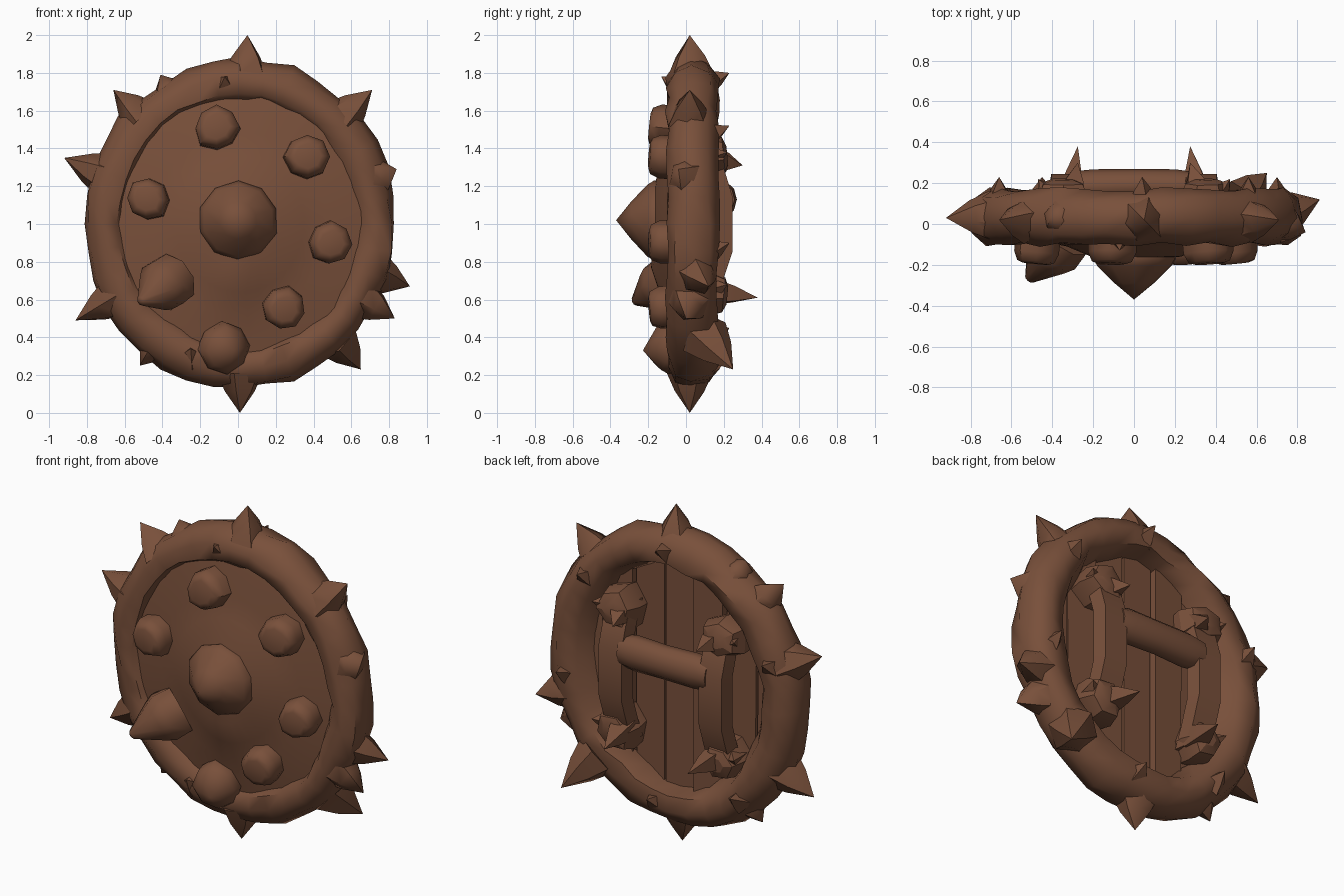
import bpy, bmesh, math, random
from mathutils import Vector, noise

if "Cube" in bpy.data.objects:
    bpy.data.objects.remove(bpy.data.objects["Cube"])

random.seed(4)
brown = bpy.data.materials.new("brown")
brown.diffuse_color = (0.19, 0.08, 0.043, 1)
brown.use_nodes = True
brown.node_tree.nodes["Principled BSDF"].inputs["Base Color"].default_value = brown.diffuse_color
CX, CZ, ZS = 0.01, 1.0, 1.06   # shield centre and vertical stretch


def finish(name, bm, angle=35):
    bmesh.ops.recalc_face_normals(bm, faces=bm.faces)
    me = bpy.data.meshes.new(name)
    bm.to_mesh(me)
    bm.free()
    ob = bpy.data.objects.new(name, me)
    bpy.context.collection.objects.link(ob)
    me.materials.append(brown)
    bpy.ops.object.select_all(action='DESELECT')
    ob.select_set(True)
    bpy.context.view_layer.objects.active = ob
    bpy.ops.object.shade_smooth_by_angle(angle=math.radians(angle))
    return ob


def lathe(name, base, axis, profile, sides, jitter=0.0, angle=35):
    """Revolve (radius, distance) pairs around an axis that starts at base."""
    bm = bmesh.new()
    base, axis = Vector(base), Vector(axis).normalized()
    q = axis.to_track_quat('Z', 'Y')
    turn = random.random()
    rings = []
    wob = [1 + random.uniform(-jitter, jitter) for _ in range(sides)]
    for r, t in profile:
        if r == 0:
            rings.append([bm.verts.new(base + axis * t)])
            continue
        rings.append([bm.verts.new(base + q @ Vector((
            r * wob[i] * math.cos(math.tau * i / sides + turn),
            r * wob[i] * math.sin(math.tau * i / sides + turn), t)))
            for i in range(sides)])
    for a, b in zip(rings, rings[1:]):
        for i in range(sides):
            j = (i + 1) % sides
            if len(b) == 1:
                bm.faces.new((a[i], a[j], b[0]))
            else:
                bm.faces.new((a[i], a[j], b[j], b[i]))
    bm.faces.new(rings[0])
    if len(rings[-1]) > 1:
        bm.faces.new(rings[-1])
    return finish(name, bm, angle)


def spike(name, base, tip, r, sides=5):
    d = Vector(tip) - Vector(base)
    return lathe(name, base, d, [(r, 0), (r * 0.65, d.length * 0.45), (0, d.length)],
                 sides, 0.12, 50)


def tube(name, rings, angle=35):
    """Skin a list of rings of points, closing both ends."""
    bm = bmesh.new()
    vs = [[bm.verts.new(p) for p in ring] for ring in rings]
    n = len(vs[0])
    for a, b in zip(vs, vs[1:]):
        for i in range(n):
            bm.faces.new((a[i], a[(i + 1) % n], b[(i + 1) % n], b[i]))
    bm.faces.new(vs[0])
    bm.faces.new(vs[-1])
    return finish(name, bm, angle)


# Lumpy hoop, its back lip sloping inward to the planks, most at the sides
section = [(.825, .03), (.8, -.05), (.73, -.1), (.655, -.09),
           (.62, -.03), (.63, .03), (.655, .15), (.725, .17), (.8, .12)]
side_shrink = {5: .09, 6: .035}
M, N = len(section), 36
bm = bmesh.new()
loops = []
for i in range(N):
    a = math.tau * i / N
    loop = []
    for j, (r, y) in enumerate(section):
        p = Vector((r * math.cos(a), y, r * math.sin(a)))
        rr = r + 0.03 * noise.noise(p * 5) + random.uniform(-.006, .006)
        rr -= side_shrink.get(j, 0) * abs(math.cos(a))
        loop.append(bm.verts.new((CX + rr * math.cos(a),
                                  y + random.uniform(-.012, .012),
                                  CZ + ZS * rr * math.sin(a))))
    loops.append(loop)
for i in range(N):
    a, b = loops[i], loops[(i + 1) % N]
    for j in range(M):
        k = (j + 1) % M
        bm.faces.new((a[j], a[k], b[k], b[j]))
finish("rim", bm, 55)

# Domed front board with a soft ridge running down from the boss
dome = lathe("front_board", (CX, 0, CZ), (0, -1, 0),
             [(.7, 0), (.69, .04), (.58, .065), (.46, .085), (.34, .11), (.22, .16), (0, .17)], 32)
for v in dome.data.vertices:
    v.co.z = CZ + (v.co.z - CZ) * ZS
    if v.co.y < -.06:
        v.co.y -= .035 * math.exp(-((v.co.x / .13) ** 2 + ((v.co.z - .68) / .15) ** 2))

# Back planks, cut to the oval
PW = 0.2
for i in range(-3, 4):
    bm = bmesh.new()
    x0, x1 = i * PW - PW / 2 + .006, i * PW + PW / 2 - .006
    y1 = 0.045 + random.uniform(-.02, .02)
    pts = []
    for x, s in ((x0, -1), (x1, -1), (x1, 1), (x0, 1)):
        x = max(-.69, min(.69, x))
        pts.append((CX + x, CZ + s * ZS * math.sqrt(max(.71 ** 2 - x * x, 0))))
    lo = [bm.verts.new((x, -.01, z)) for x, z in pts]
    hi = [bm.verts.new((x, y1 + random.uniform(-.01, .01), z)) for x, z in pts]
    bm.faces.new(lo)
    bm.faces.new(hi)
    for j in range(4):
        k = (j + 1) % 4
        bm.faces.new((lo[j], lo[k], hi[k], hi[j]))
    finish("plank", bm, 20)

# Central pointed boss
lathe("boss", (0, -.08, 1.02), (0, -1, 0),
      [(.2, 0), (.212, .09), (.19, .125), (.1, .21), (0, .29)], 10, .03, 45)

# Blunt front studs
for x, z, r in ((-.11, 1.5, .115), (.36, 1.35, .115), (-.47, 1.13, .11),
                (.48, .9, .11), (.24, .56, .11)):
    lathe("stud", (x, -.04, z), (x * .2, -1, (z - 1) * .2),
          [(r * 1.05, 0), (r * 1.03, .1), (r * .85, .145), (r * .6, .155)], 8, .06, 50)

# Pointed front studs, the lower left one leaning outward
lathe("pointed_stud", (-.34, -.06, .715), (-.18, -.22, -.13),
      [(.14, 0), (.145, .1), (.12, .15), (.025, .3), (0, .31)], 8, .05, 50)
lathe("pointed_stud", (-.09, -.04, .35), (.07, -.2, -.02),
      [(.13, 0), (.135, .07), (.11, .11), (0, .2)], 8, .05, 50)

# Spikes round the rim: tip position and base radius
for x, y, z, r in ((.05, .02, 2.0, .12), (.71, .02, 1.71, .12), (.84, -.04, 1.29, .12),
                   (.91, .12, .67, .12), (.83, 0, .5, .12), (.65, .25, .23, .13),
                   (.01, .02, 0, .12), (-.52, .02, .25, .1), (-.86, .02, .49, .12),
                   (-.92, .03, 1.35, .13), (-.66, .02, 1.71, .12), (-.41, .03, 1.79, .1)):
    d = Vector((x - CX, 0, (z - CZ) / ZS)).normalized()
    base = (CX + .75 * d.x, .03 + (y - .03) * .3, CZ + .75 * ZS * d.z)
    spike("rim_spike", base, (x, y, z), r, 6)

# Small thorns on the rim faces
for x, z, s in ((-.07, 1.73, -1), (-.25, .29, -1), (.04, 1.75, 1), (-.45, .4, 1),
                (.56, 1.47, 1), (.1, .25, 1), (-.66, 1.25, 1), (.7, .85, 1)):
    y = .12 if s > 0 else -.05
    spike("thorn", (x, y, z), (x, .23 if s > 0 else -.13, z + .05), .07, 4)

# Arched vertical straps behind the boards
for side in (-1, 1):
    rings = []
    for z, y in ((.58, .1), (.7, .15), (.85, .2), (1.15, .2), (1.28, .16), (1.4, .1)):
        xc = side * .33
        rings.append([(xc - .09, y - .04, z), (xc + .09, y - .04, z),
                      (xc + .075, y + .045, z), (xc - .075, y + .045, z)])
    tube("strap", rings)
    # Clamps holding the strap ends, each with a backward spike
    for z, tip in ((1.34, .29), (.64, .37)):
        lathe("clamp", (side * .35, .02, z), (0, 1, .1 if z > 1 else -.1),
              [(.12, 0), (.13, .1), (.1, .18), (.05, .2)], 6, .15, 25)
        spike("clamp_spike", (side * .31, .14, z), (side * .275, tip + .01, z - .03), .085, 4)
        spike("clamp_thorn", (side * .38, .1, z), (side * .47, .22, z + .04), .08, 4)

# Thick rounded crossbar grip between the straps
rings = []
for x, y, r in ((-.3, .185, .08), (-.2, .185, .092), (0, .19, .088), (.2, .185, .092), (.28, .185, .08)):
    rings.append([(x, y + .9 * r * math.cos(math.tau * k / 10),
                   1.13 + 1.1 * r * math.sin(math.tau * k / 10)) for k in range(10)])
tube("grip", rings, 45)
